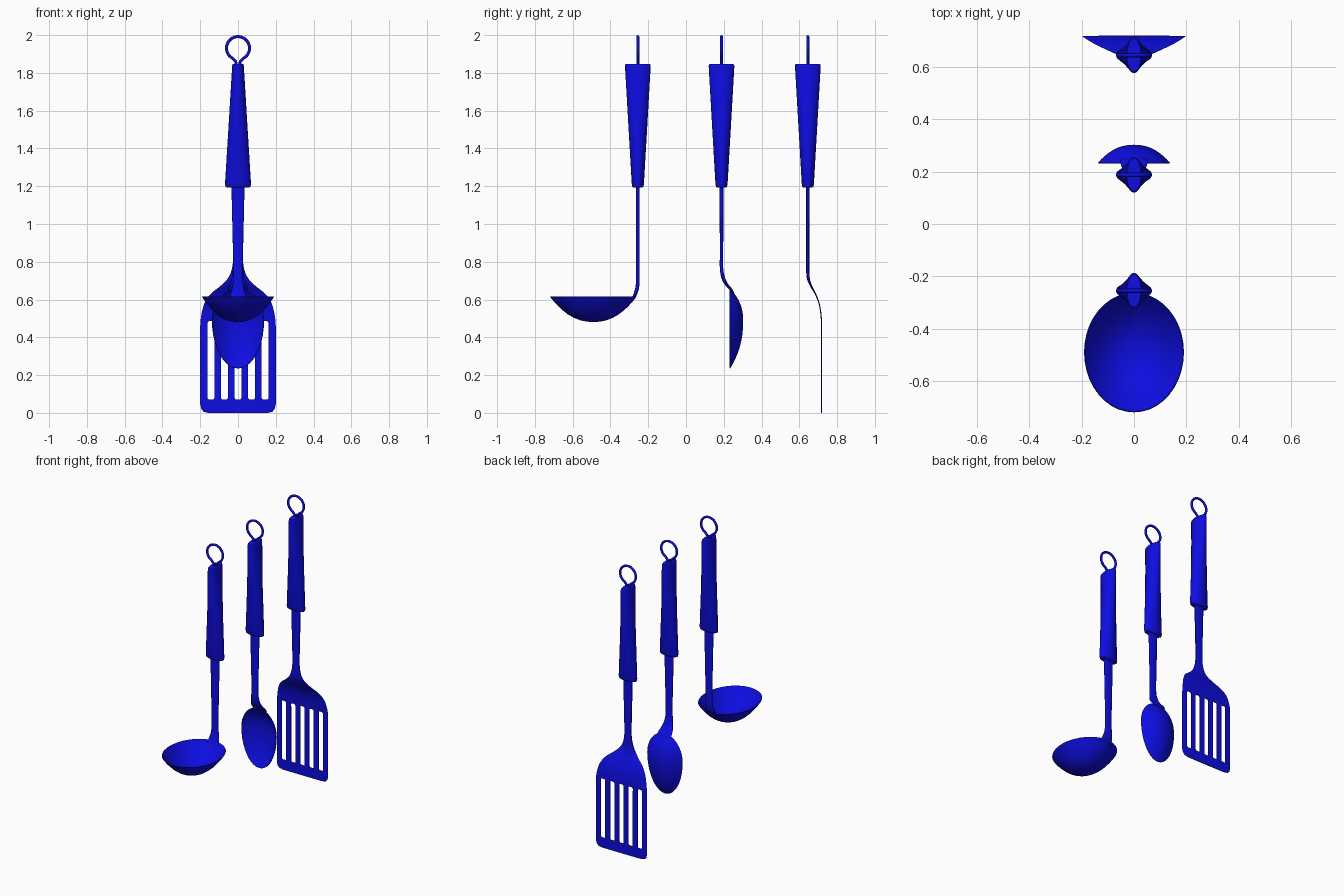
import bpy
import bmesh
from math import sin, cos, pi, radians, copysign
from mathutils import Vector, Matrix

if "Cube" in bpy.data.objects:
    bpy.data.objects.remove(bpy.data.objects["Cube"], do_unlink=True)

# One blue for everything
blue = bpy.data.materials.new("deep_blue")
blue.use_nodes = True
colour = (0.004, 0.004, 0.75, 1)
blue.diffuse_color = colour
blue.node_tree.nodes["Principled BSDF"].inputs["Base Color"].default_value = colour


def activate(obj):
    bpy.ops.object.select_all(action='DESELECT')
    obj.select_set(True)
    bpy.context.view_layer.objects.active = obj


def make_object(name, bm):
    bmesh.ops.recalc_face_normals(bm, faces=bm.faces)
    mesh = bpy.data.meshes.new(name)
    bm.to_mesh(mesh)
    bm.free()
    mesh.materials.append(blue)
    obj = bpy.data.objects.new(name, mesh)
    bpy.context.collection.objects.link(obj)
    return obj


def smooth_shade(obj, angle=40):
    activate(obj)
    bpy.ops.object.shade_smooth_by_angle(angle=radians(angle))


def ease(points, steps=4):
    """Smooth curve through sections given as (y, z, half width, half thickness)."""
    pts = [Vector(p) for p in points]
    pts = [pts[0]] + pts + [pts[-1]]
    out = []
    for a, b, c, d in zip(pts, pts[1:], pts[2:], pts[3:]):
        for i in range(steps):
            t = i / steps
            out.append(b + (c - a) * (t / 2) + (a * 2 - b * 5 + c * 4 - d) * (t * t / 2)
                       + (b * 3 - a - c * 3 + d) * (t ** 3 / 2))
    return out + [pts[-1]]


def loft(name, sections, sides=24, squareness=1.0):
    """Skin a stack of oval sections and cap both ends."""
    bm = bmesh.new()
    rings = []
    for y, z, rx, ry in sections:
        ring = []
        for i in range(sides):
            a = 2 * pi * i / sides
            s = copysign(abs(sin(a)) ** squareness, sin(a))
            ring.append(bm.verts.new((rx * cos(a), y + ry * s, z)))
        rings.append(ring)
    for low, high in zip(rings, rings[1:]):
        for i in range(sides):
            j = (i + 1) % sides
            bm.faces.new((low[i], low[j], high[j], high[i]))
    bm.faces.new(rings[0])
    bm.faces.new(rings[-1])
    return make_object(name, bm)


def bowl(name, matrix, width, front, back, depth, sides=40, rings=10):
    """Open egg-shaped shell, rim at local z = 0, long axis along local y."""
    bm = bmesh.new()
    centre = bm.verts.new((0, 0, -depth))
    previous = None
    for r in range(1, rings + 1):
        t = sin(pi / 2 * r / rings)
        ring = []
        for i in range(sides):
            a = 2 * pi * i / sides
            length = back if sin(a) > 0 else front
            ring.append(bm.verts.new((width * t * cos(a), length * t * sin(a),
                                      -depth * (1 - t ** 2.25))))
        for i in range(sides):
            j = (i + 1) % sides
            if previous:
                bm.faces.new((previous[i], previous[j], ring[j], ring[i]))
            else:
                bm.faces.new((centre, ring[i], ring[j]))
        previous = ring
    bm.transform(matrix)
    obj = make_object(name, bm)
    shell = obj.modifiers.new("shell", 'SOLIDIFY')
    shell.thickness = 0.004
    # Thicken toward the hollow side, whichever way the faces point
    up = matrix.to_3x3() @ Vector((0, 0, 1))
    shell.offset = -1 if obj.data.polygons[0].normal.dot(up) < 0 else 1
    activate(obj)
    bpy.ops.object.modifier_apply(modifier=shell.name)
    smooth_shade(obj)


def handle(prefix, y):
    # Grip twists from wide at the foot to deep at the top
    grip = loft(prefix + "_handle", [
        (y, 1.193, 0.058, 0.024), (y, 1.197, 0.066, 0.029), (y, 1.21, 0.069, 0.032),
        (y, 1.52, 0.05, 0.05), (y, 1.835, 0.031, 0.068), (y, 1.843, 0.03, 0.067),
        (y, 1.847, 0.027, 0.063)], sides=32)
    smooth_shade(grip)
    # Hanging loop of round wire
    path = [(0.009, 1.835), (0.012, 1.86)]
    for i in range(33):
        a = radians(-62 + 304 * i / 32)
        path.append((0.061 * cos(a), 1.931 + 0.061 * sin(a)))
    path += [(-0.012, 1.86), (-0.009, 1.835)]
    curve = bpy.data.curves.new(prefix + "_loop", 'CURVE')
    curve.dimensions = '3D'
    curve.bevel_depth = 0.008
    curve.bevel_resolution = 2
    spline = curve.splines.new('POLY')
    spline.points.add(len(path) - 1)
    for point, (x, z) in zip(spline.points, path):
        point.co = (x, y, z, 1)
    curve.materials.append(blue)
    loop = bpy.data.objects.new(prefix + "_loop", curve)
    bpy.context.collection.objects.link(loop)
    activate(loop)
    bpy.ops.object.convert(target='MESH')
    smooth_shade(bpy.context.view_layer.objects.active, 60)


# Ladle: shank bending forward into an upward-facing bowl
LADLE, SPOON, SPATULA = -0.255, 0.188, 0.645
handle("ladle", LADLE)
shank = loft("ladle_shank", [(LADLE, 1.21, 0.035, 0.01)] + ease([
    (LADLE, 0.78, 0.025, 0.009), (LADLE, 0.71, 0.026, 0.009),
    (-0.258, 0.665, 0.03, 0.01), (-0.267, 0.632, 0.038, 0.01),
    (-0.281, 0.6, 0.045, 0.008)]), squareness=0.7)
smooth_shade(shank)
bowl("ladle_bowl", Matrix.Translation((0, -0.49, 0.615)), 0.191, 0.23, 0.228, 0.134)

# Spoon: shank bending back into a forward-facing bowl
handle("spoon", SPOON)
shank = loft("spoon_shank", [(SPOON, 1.21, 0.035, 0.01)] + ease([
    (SPOON, 0.83, 0.025, 0.009), (SPOON, 0.765, 0.027, 0.009),
    (0.197, 0.715, 0.034, 0.01), (0.213, 0.682, 0.045, 0.01),
    (0.235, 0.657, 0.052, 0.009), (0.25, 0.636, 0.05, 0.004)]), squareness=0.7)
smooth_shade(shank)
bowl("spoon_bowl", Matrix.Translation((0, 0.234, 0.49)) @ Matrix.Rotation(pi / 2, 4, 'X'),
     0.138, 0.255, 0.168, 0.069)

# Spatula: shank flaring into a thin flat blade with rounded corners
handle("spatula", SPATULA)
blade = loft("spatula_blade", [(SPATULA, 1.21, 0.035, 0.01)] + ease([
    (SPATULA, 0.82, 0.025, 0.009), (SPATULA, 0.76, 0.033, 0.009),
    (0.648, 0.71, 0.055, 0.008), (0.663, 0.67, 0.095, 0.006),
    (0.685, 0.63, 0.145, 0.004), (0.703, 0.585, 0.176, 0.003),
    (0.713, 0.535, 0.191, 0.003), (0.717, 0.49, 0.198, 0.003)])
    + [(0.717, 0.46, 0.2, 0.003), (0.717, 0.045, 0.2, 0.003), (0.717, 0.02, 0.194, 0.003),
       (0.717, 0.006, 0.182, 0.003), (0.717, 0, 0.16, 0.003)], squareness=0.5)

# Five slots with softened ends cut through the blade
bm = bmesh.new()
for i in range(-2, 3):
    place = Matrix.Translation((i * 0.0715, 0.717, 0.278)) @ Matrix.Diagonal((0.036, 0.1, 0.415, 1))
    bmesh.ops.create_cube(bm, size=1, matrix=place)
across = [e for e in bm.edges if abs(e.verts[0].co.y - e.verts[1].co.y) > 0.05]
bmesh.ops.bevel(bm, geom=across, offset=0.01, segments=3, profile=0.5, affect='EDGES')
cutter = make_object("slot_cutter", bm)
cutter.hide_render = True
cut = blade.modifiers.new("slots", 'BOOLEAN')
cut.operation = 'DIFFERENCE'
cut.solver = 'EXACT'
cut.object = cutter
activate(blade)
bpy.ops.object.modifier_apply(modifier=cut.name)
bpy.data.objects.remove(cutter, do_unlink=True)
smooth_shade(blade)
